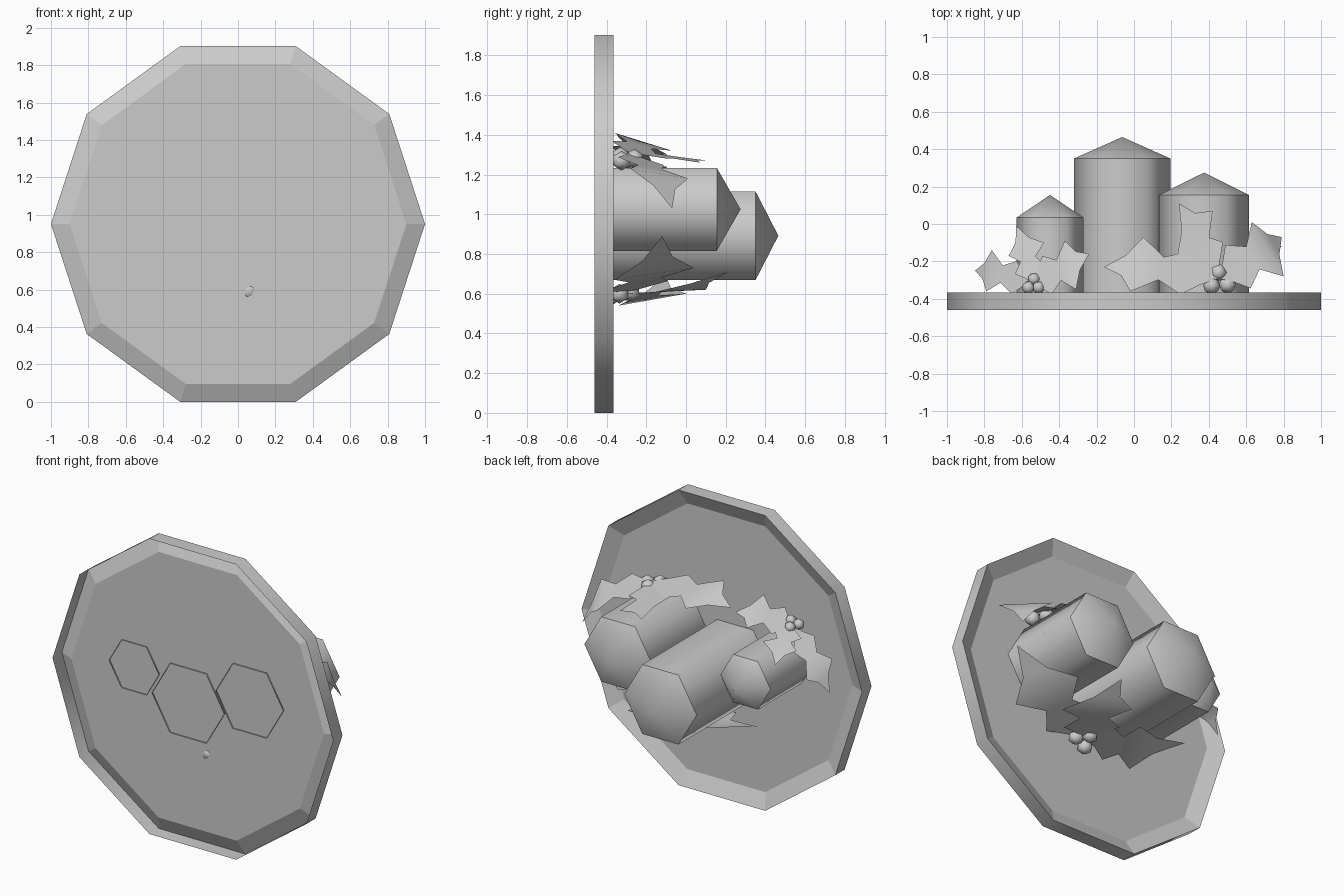
import bpy, bmesh, math
from mathutils import Vector

if "Cube" in bpy.data.objects:
    bpy.data.objects.remove(bpy.data.objects["Cube"])

grey = bpy.data.materials.new("plain_grey")
grey.use_nodes = True
tone = (0.6, 0.6, 0.6, 1)
grey.diffuse_color = tone
grey.node_tree.nodes["Principled BSDF"].inputs["Base Color"].default_value = tone


def finish(name, bm):
    mesh = bpy.data.meshes.new(name)
    bm.to_mesh(mesh)
    bm.free()
    mesh.materials.append(grey)
    obj = bpy.data.objects.new(name, mesh)
    bpy.context.collection.objects.link(obj)
    return obj


def ring(bm, x, z, y, radius, sides):
    """Polygon of vertices facing along y, with corners on the x axis."""
    angles = [math.tau * i / sides for i in range(sides)]
    return [bm.verts.new((x + radius * math.cos(a), y, z + radius * math.sin(a))) for a in angles]


def bridge(bm, a, b, smooth):
    n = len(a)
    for i in range(n):
        j = (i + 1) % n
        bm.faces.new((a[i], b[i], b[j], a[j])).smooth = smooth


def sharpen(bm, loop):
    for i, v in enumerate(loop):
        bm.edges.get((v, loop[i - 1])).smooth = False


# Tray: an open-fronted rim with a sunken floor
HUB = 0.951
bm = bmesh.new()
front = ring(bm, 0, HUB, -0.46, 1, 10)
back = ring(bm, 0, HUB, -0.365, 1, 10)
floor = ring(bm, 0, HUB, -0.41, 0.9, 10)
bridge(bm, front, back, True)
bridge(bm, back, floor, False)
bm.faces.new(floor[::-1])
sharpen(bm, back)
finish("tray", bm)


# Candles: six-sided columns with pointed ends
def candle(name, x, z, radius, shoulder, tip):
    bm = bmesh.new()
    base = ring(bm, x, z, -0.418, radius, 6)
    top = ring(bm, x, z, shoulder, radius, 6)
    bridge(bm, base, top, True)
    point = bm.verts.new((x, tip, z))
    for i in range(6):
        bm.faces.new((top[i], point, top[(i + 1) % 6])).smooth = True
    sharpen(bm, top)
    finish(name, bm)


candle("tall_candle", -0.063, 0.892, 0.258, 0.35, 0.465)
candle("medium_candle", 0.375, 1.025, 0.241, 0.155, 0.275)
candle("short_candle", -0.449, 1.02, 0.178, 0.035, 0.155)


# Leaves: spiky outline swept along a bent midrib
FIRST_HALF = ((0.2, 0.35), (0.4, 0.8), (0.7, 0.42), (1, 1))


def leaf(name, base, tip, spike_a, spike_b):
    base, tip, a, b = map(Vector, (base, tip, spike_a, spike_b))
    mid, half = (a + b) / 2, (a - b) / 2
    rows = [(base.lerp(mid, t), w) for t, w in FIRST_HALF]
    rows.append((mid.lerp(tip, 0.4), 0.38))
    bm = bmesh.new()
    start, end = bm.verts.new(base), bm.verts.new(tip)
    strips = [[bm.verts.new(p + half * w * s) for s in (-1, 0, 1)] for p, w in rows]
    for k in (0, 1):
        bm.faces.new((start, strips[0][k + 1], strips[0][k]))
        for r, q in zip(strips, strips[1:]):
            bm.faces.new((r[k], r[k + 1], q[k + 1], q[k]))
        bm.faces.new((strips[-1][k], strips[-1][k + 1], end))
    for f in bm.faces:
        f.smooth = True
    finish(name, bm)


upper_left = (0.45, -0.29, 1.31)
leaf("upper_left_leaf_outer", upper_left, (0.79, -0.07, 1.03), (0.63, 0.01, 1.18), (0.8, -0.28, 1.23))
leaf("upper_left_leaf_inner", upper_left, (-0.16, -0.23, 1.32), (0.05, -0.07, 1.32), (-0.02, -0.36, 1.41))
leaf("upper_left_leaf_front", upper_left, (0.24, 0.11, 1.27), (0.42, 0.07, 1.26), (0.23, -0.18, 1.31))

upper_right = (-0.55, -0.31, 1.27)
leaf("upper_right_leaf_outer", upper_right, (-0.85, -0.25, 0.95), (-0.79, -0.36, 1.11), (-0.76, -0.14, 1.05))
leaf("upper_right_leaf_front", upper_right, (-0.63, -0.01, 1.16), (-0.67, -0.17, 1.2), (-0.48, -0.1, 1.24))
leaf("upper_right_leaf_inner", upper_right, (-0.24, -0.16, 1.34), (-0.37, -0.09, 1.3), (-0.31, -0.35, 1.4))

lower = (0.09, -0.31, 0.6)
leaf("lower_leaf_left", lower, (0.79, -0.12, 0.89), (0.46, 0.04, 0.73), (0.6, -0.36, 0.67))
leaf("lower_leaf_front", lower, (0.27, 0.21, 0.71), (0.1, 0.1, 0.62), (0.42, -0.15, 0.61))
leaf("lower_leaf_right", lower, (-0.47, -0.1, 0.69), (-0.05, 0, 0.6), (-0.25, -0.34, 0.54))


# Berries: clusters of three small balls
def berries(name, radius, spots):
    for n, spot in enumerate(spots, 1):
        bm = bmesh.new()
        bmesh.ops.create_icosphere(bm, subdivisions=1, radius=radius)
        for f in bm.faces:
            f.smooth = True
        obj = finish(f"{name}_{n}", bm)
        obj.location = spot


berries("upper_left_berry", 0.05, ((0.45, -0.26, 1.28), (0.415, -0.33, 1.29), (0.5, -0.325, 1.27)))
berries("upper_right_berry", 0.037, ((-0.535, -0.295, 1.27), (-0.565, -0.34, 1.28), (-0.51, -0.34, 1.29)))
berries("lower_berry", 0.05, ((0.06, -0.375, 0.59), (0.1, -0.28, 0.61), (0.16, -0.335, 0.6)))
